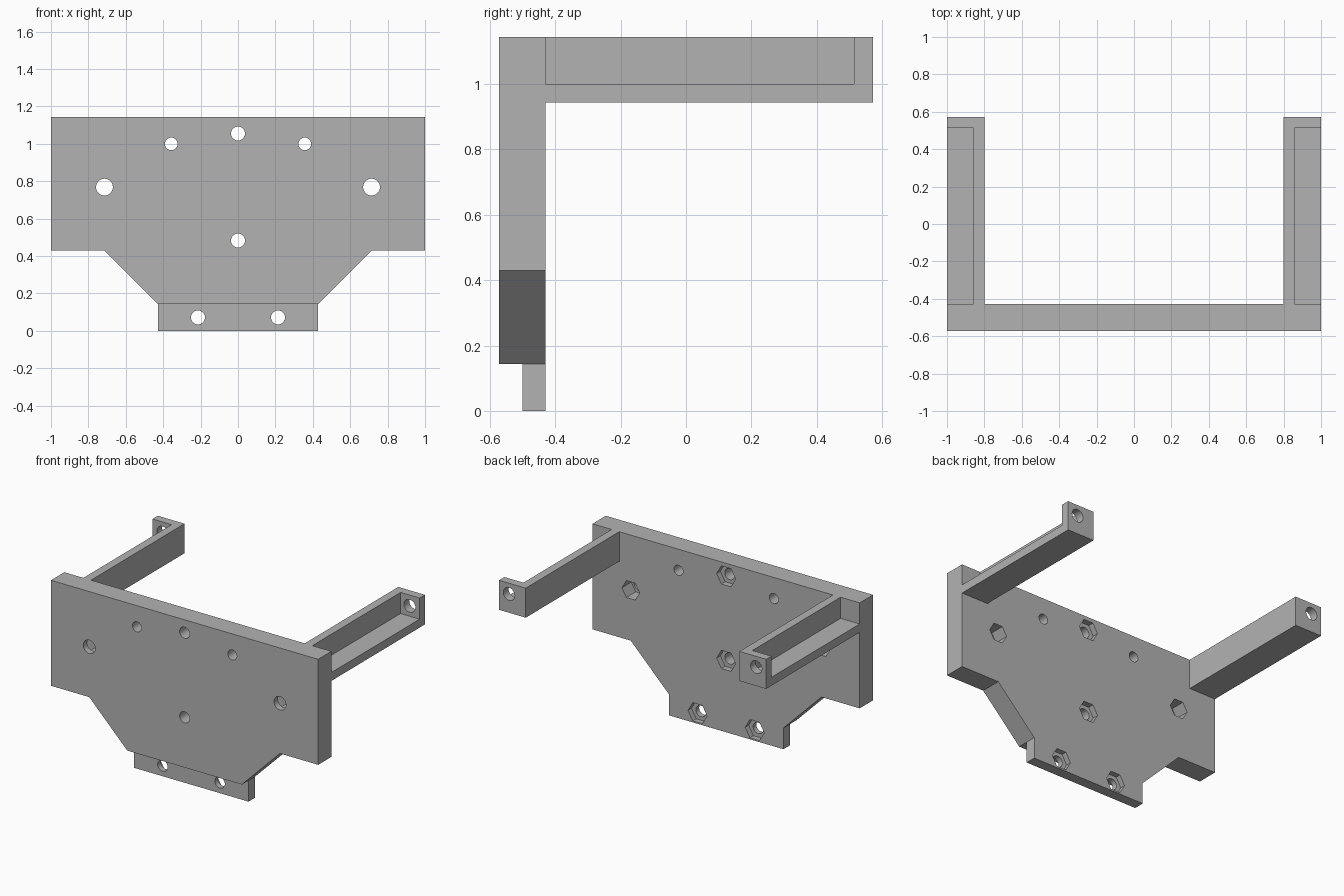
import bpy
import bmesh
import math

default = bpy.data.objects.get("Cube")
if default:
    bpy.data.objects.remove(default, do_unlink=True)

grey = bpy.data.materials.new("plain_grey")
grey.use_nodes = True
colour = (0.45, 0.45, 0.45, 1)
grey.diffuse_color = colour
grey.node_tree.nodes["Principled BSDF"].inputs["Base Color"].default_value = colour


def prism(name, outline, y0, y1):
    """Extrude an (x, z) outline along y."""
    bm = bmesh.new()
    face = bm.faces.new([bm.verts.new((x, y0, z)) for x, z in outline])
    new = bmesh.ops.extrude_face_region(bm, geom=[face])["geom"]
    moved = [v for v in new if isinstance(v, bmesh.types.BMVert)]
    bmesh.ops.translate(bm, verts=moved, vec=(0, y1 - y0, 0))
    bmesh.ops.recalc_face_normals(bm, faces=bm.faces)
    mesh = bpy.data.meshes.new(name)
    bm.to_mesh(mesh)
    bm.free()
    mesh.materials.append(grey)
    obj = bpy.data.objects.new(name, mesh)
    bpy.context.collection.objects.link(obj)
    return obj


def rect(x0, x1, z0, z1):
    return [(x0, z0), (x1, z0), (x1, z1), (x0, z1)]


def ring(x, z, radius, sides):
    turn = 2 * math.pi / sides
    return [(x + radius * math.cos(i * turn), z + radius * math.sin(i * turn))
            for i in range(sides)]


def cut(target, outline, y0, y1):
    """Subtract a prism from the target."""
    cutter = prism("cutter", outline, y0, y1)
    cutter.hide_render = True
    mod = target.modifiers.new("cut", "BOOLEAN")
    mod.operation = "DIFFERENCE"
    mod.solver = "EXACT"
    mod.object = cutter
    activate(target)
    bpy.ops.object.modifier_apply(modifier=mod.name)
    bpy.data.objects.remove(cutter, do_unlink=True)


def activate(obj):
    bpy.ops.object.select_all(action="DESELECT")
    obj.select_set(True)
    bpy.context.view_layer.objects.active = obj


FRONT, BACK, END = -0.571, -0.429, 0.571
TOP, TAB_TOP = 1.143, 0.143

# Mounting plate with tapered lower part and thinner bottom tab
half = [(0.429, 0), (0.429, TAB_TOP), (0.714, 0.429), (1, 0.429), (1, TOP)]
plate = prism("mounting_plate", half + [(-x, z) for x, z in reversed(half)], FRONT, BACK)
cut(plate, rect(-0.6, 0.6, -0.1, TAB_TOP), FRONT - 0.1, -0.5)

# Bolt holes: x, z, hole radius, hex pocket radius, pocket depth
holes = [(0, 1.055, 0.0375, 0.071, 0.04), (0, 0.483, 0.0375, 0.071, 0.04)]
for side in (-1, 1):
    holes += [(side * 0.357, 1.0, 0.034, 0, 0),
              (side * 0.714, 0.769, 0.045, 0.066, 0.1),
              (side * 0.214, 0.072, 0.0375, 0.071, 0.036)]
for x, z, radius, hex_radius, depth in holes:
    cut(plate, ring(x, z, radius, 32), FRONT - 0.1, BACK + 0.1)
    if hex_radius:
        cut(plate, ring(x, z, hex_radius, 6), BACK - depth, BACK + 0.1)

# Arms: open on top and outside, with a drilled end wall
arms = []
for side, name in ((1, "left_arm"), (-1, "right_arm")):
    arm = prism(name, rect(side * 0.8, side, 0.943, TOP), BACK, END)
    cut(arm, rect(side * 0.857, side * 1.1, 1.0, TOP + 0.1), BACK - 0.1, 0.514)
    cut(arm, ring(side * 0.925, 1.07, 0.043, 32), 0.45, END + 0.1)
    arms.append(arm)

for obj in [plate] + arms:
    activate(obj)
    bpy.ops.object.shade_smooth_by_angle(angle=math.radians(30))
